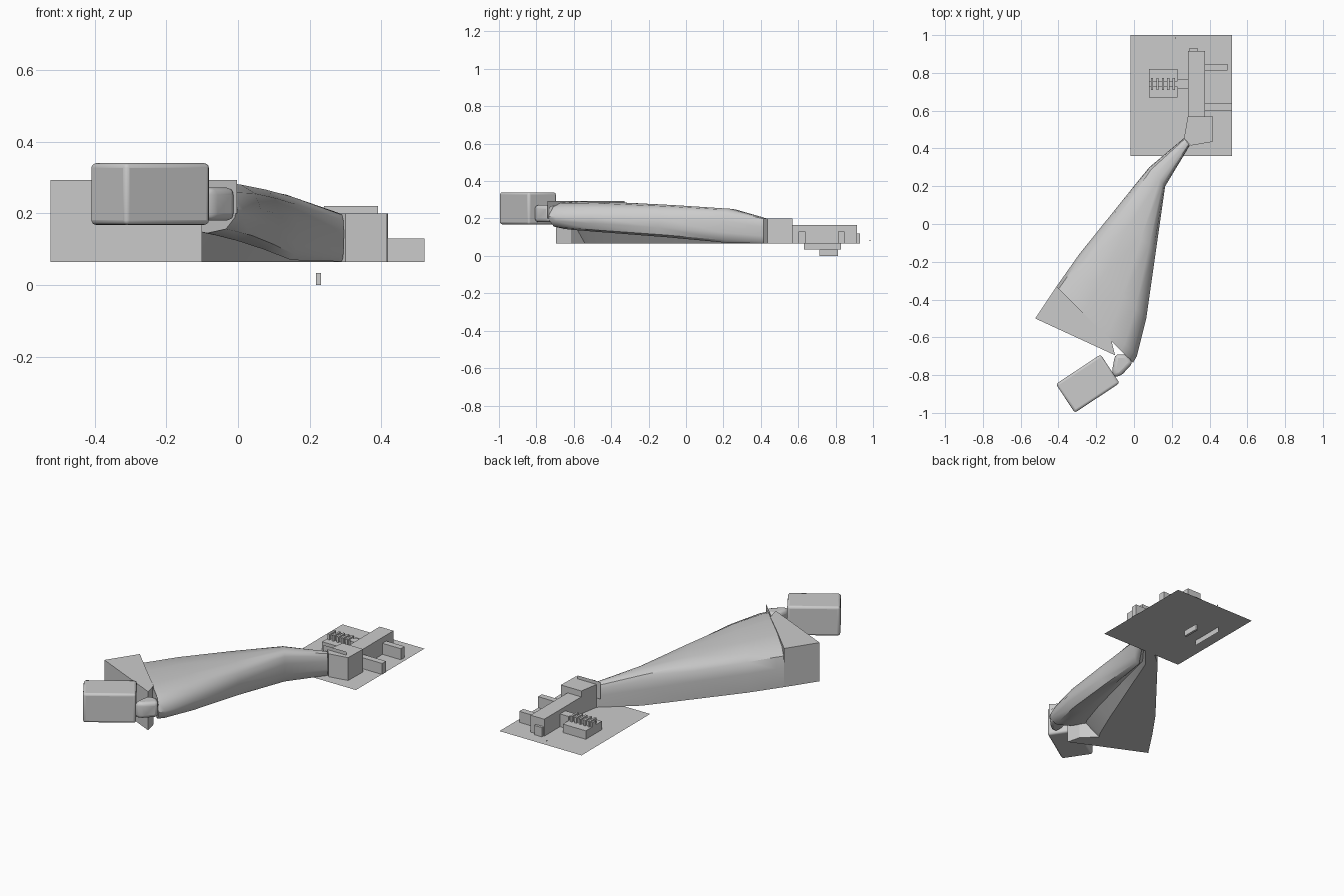
import bpy, bmesh, math
from mathutils import Matrix, Vector

if "Cube" in bpy.data.objects:
    bpy.data.objects.remove(bpy.data.objects["Cube"])


def finish(bm, name, bevel=0, segs=3, smooth=False):
    bmesh.ops.recalc_face_normals(bm, faces=bm.faces[:])
    me = bpy.data.meshes.new(name)
    bm.to_mesh(me)
    bm.free()
    ob = bpy.data.objects.new(name, me)
    bpy.context.collection.objects.link(ob)
    if bevel:
        m = ob.modifiers.new("Bevel", 'BEVEL')
        m.width, m.segments = bevel, segs
    if smooth:
        bpy.ops.object.select_all(action='DESELECT')
        bpy.context.view_layer.objects.active = ob
        ob.select_set(True)
        bpy.ops.object.shade_smooth_by_angle(angle=math.radians(40))
    return ob


def box(name, x0, x1, y0, y1, z0, z1, bevel=0, angle=0):
    bm = bmesh.new()
    bmesh.ops.create_cube(bm, size=1)
    mid = Vector(((x0 + x1) / 2, (y0 + y1) / 2, (z0 + z1) / 2))
    size = Matrix.Diagonal((x1 - x0, y1 - y0, z1 - z0, 1))
    bm.transform(Matrix.Translation(mid) @ Matrix.Rotation(angle, 4, 'Z') @ size)
    return finish(bm, name, bevel, smooth=bevel > 0)


def prism(name, outline, z0, z1, bevel=0):
    bm = bmesh.new()
    lo = [bm.verts.new((x, y, z0)) for x, y in outline]
    hi = [bm.verts.new((x, y, z1)) for x, y in outline]
    n = len(outline)
    bm.faces.new(lo)
    bm.faces.new(hi)
    for i in range(n):
        bm.faces.new((lo[i], lo[(i + 1) % n], hi[(i + 1) % n], hi[i]))
    return finish(bm, name, bevel, smooth=bevel > 0)


def quad(name, pts):
    bm = bmesh.new()
    bm.faces.new([bm.verts.new(p) for p in pts])
    return finish(bm, name)


def loft(name, rings):
    bm = bmesh.new()
    rows = [[bm.verts.new(p) for p in r] for r in rings]
    n = len(rows[0])
    for a, b in zip(rows, rows[1:]):
        for i in range(n):
            bm.faces.new((a[i], a[(i + 1) % n], b[(i + 1) % n], b[i]))
    bm.faces.new(rows[0])
    bm.faces.new(rows[-1])
    return finish(bm, name, smooth=True)


BASE = 0.065

# Flared body: left edge, right edge, top height, tube underside height
stations = [
    ((-0.41, -0.33), (-0.005, -0.735), 0.290, 0.145),
    ((-0.385, -0.295), (0.015, -0.70), 0.290, 0.14),
    ((-0.29, -0.16), (0.065, -0.50), 0.287, 0.125),
    ((-0.105, 0.07), (0.115, -0.15), 0.272, 0.10),
    ((0.08, 0.30), (0.165, 0.20), 0.252, 0.07),
    ((0.265, 0.455), (0.295, 0.415), 0.20, 0.066),
]
upper = [(0, 0), (0, 0.5), (0.03, 0.78), (0.12, 0.92), (0.35, 0.98), (0.65, 1),
         (0.84, 0.97), (0.95, 0.86), (1, 0.65)]
lower = [(0.99, 0.3), (0.93, 0.08), (0.8, 0), (0.65, 0.08)]
rings = []
for (lx, ly), (rx, ry), top, under in stations:
    ring = [(t, BASE + h * (top - BASE)) for t, h in upper]
    ring += [(t, under + h * (top - under)) for t, h in lower]
    ring.append((0.52, BASE))
    rings.append([(lx + t * (rx - lx), ly + t * (ry - ly), z) for t, z in ring])
loft("flared_body", rings)

# Square end of the flare
prism("flare_end", [(-0.41, -0.33), (-0.523, -0.5), (-0.10, -0.695),
                    (-0.12, -0.615), (-0.24, -0.5)], BASE, 0.293)
# Thin raised collar on the seam
quad("collar", [(-0.24, -0.51, 0.2), (-0.003, -0.74, 0.2),
                (-0.003, -0.74, 0.293), (-0.24, -0.51, 0.293)])

# Wrist and rounded end block
prism("wrist", [(-0.10, -0.69), (-0.115, -0.77), (-0.11, -0.81), (-0.07, -0.805),
                (-0.005, -0.735), (-0.04, -0.69)], 0.18, 0.272, 0.02)
box("end_block", -0.387, -0.103, -0.936, -0.754, 0.168, 0.34, 0.013, math.radians(33.5))

# Neck block joining the body to the base
prism("neck_block", [(0.265, 0.455), (0.285, 0.57), (0.418, 0.57),
                     (0.415, 0.435), (0.30, 0.415)], BASE, 0.2)
quad("neck_plate", [(0.24, 0.455, 0.12), (0.39, 0.455, 0.12),
                    (0.39, 0.455, 0.22), (0.24, 0.455, 0.22)])

# Base sheet, cross bar and pegs
quad("base_sheet", [(-0.018, 0.36, BASE), (0.518, 0.36, BASE),
                    (0.518, 1.0, BASE), (-0.018, 1.0, BASE)])
box("cross_bar", 0.285, 0.375, 0.57, 0.915, BASE, 0.165)
box("cross_bar_end", 0.29, 0.34, 0.915, 0.93, BASE, 0.12)
for x1, y in ((0.52, 0.62), (0.495, 0.83)):
    box("peg", 0.375, x1, y - 0.018, y + 0.018, BASE, 0.13)

# Finned housing and its connector
box("housing", 0.08, 0.23, 0.67, 0.82, BASE, 0.115)
box("housing_rib", 0.08, 0.235, 0.725, 0.758, 0.115, 0.14)
box("connector", 0.23, 0.287, 0.718, 0.768, BASE, 0.14)
for i in range(5):
    x = 0.095 + i * 0.029
    box("fin", x - 0.006, x + 0.006, 0.71, 0.772, 0.115, 0.148)

# Underside strips and small stud
quad("under_strip", [(0.08, 0.63, 0.033), (0.08, 0.83, 0.033),
                     (0.08, 0.83, BASE), (0.08, 0.63, BASE)])
box("under_bar", 0.218, 0.231, 0.715, 0.812, 0.0, 0.034)
box("stud", 0.217, 0.222, 0.982, 0.987, 0.08, 0.085)
